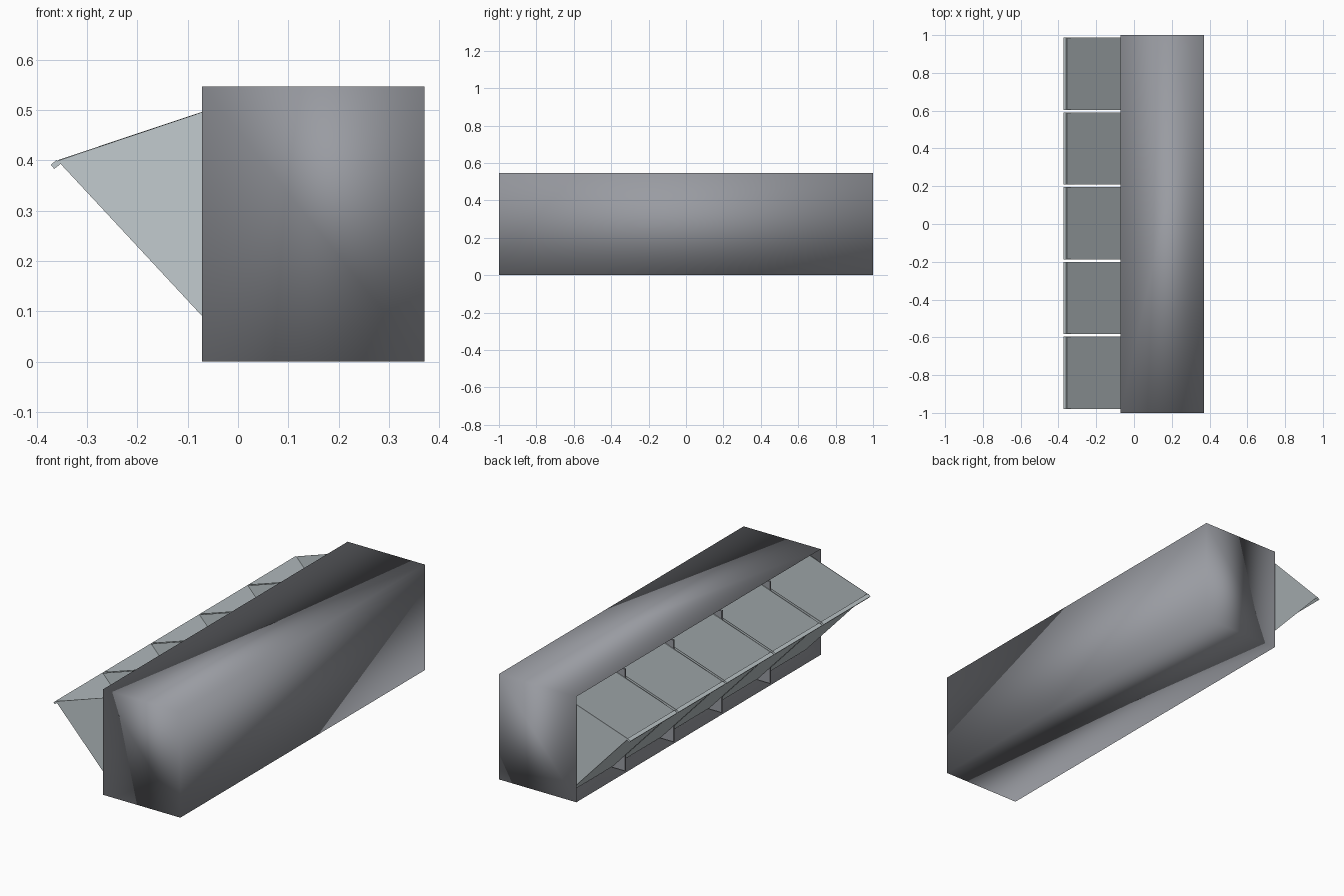
import bpy
import bmesh
from mathutils import Vector

cube = bpy.data.objects.get("Cube")
if cube:
    bpy.data.objects.remove(cube, do_unlink=True)

X0, X1, HEIGHT, WALL = -0.072, 0.37, 0.547, 0.01


def material(name, rgb):
    m = bpy.data.materials.new(name)
    m.use_nodes = True
    m.diffuse_color = (*rgb, 1)
    m.node_tree.nodes["Principled BSDF"].inputs["Base Color"].default_value = (*rgb, 1)
    return m


grey = material("cabinet grey", (0.32, 0.33, 0.36))
pale = material("pale bin grey", (0.54, 0.60, 0.62))


def finish(name, bm, mat, smooth=False):
    mesh = bpy.data.meshes.new(name)
    bm.to_mesh(mesh)
    bm.free()
    mesh.materials.append(mat)
    if smooth:
        mesh.shade_smooth()
    ob = bpy.data.objects.new(name, mesh)
    bpy.context.collection.objects.link(ob)
    return ob


def box(lo, hi):
    bm = bmesh.new()
    bmesh.ops.create_cube(bm, size=1)
    lo, hi = Vector(lo), Vector(hi)
    bmesh.ops.scale(bm, vec=hi - lo, verts=bm.verts)
    bmesh.ops.translate(bm, vec=(lo + hi) / 2, verts=bm.verts)
    return bm


def prism(profile, y0, y1):
    """Extrude an xz profile along y."""
    bm = bmesh.new()
    face = bm.faces.new([bm.verts.new((x, y0, z)) for x, z in profile])
    ext = bmesh.ops.extrude_face_region(bm, geom=[face])
    verts = [v for v in ext["geom"] if isinstance(v, bmesh.types.BMVert)]
    bmesh.ops.translate(bm, vec=(0, y1 - y0, 0), verts=verts)
    bmesh.ops.recalc_face_normals(bm, faces=bm.faces)
    return bm


# Cabinet shell, hollowed out from its bin side
bm = box((X0, -1, 0), (X1, 1, HEIGHT))
mouth = min(bm.faces, key=lambda f: f.calc_center_median().x)
bmesh.ops.inset_individual(bm, faces=[mouth], thickness=WALL)
bmesh.ops.translate(bm, vec=(X1 - X0 - WALL, 0, 0), verts=mouth.verts)
# Repeat the rim cut as a clean pocket
bm.normal_update()
finish("cabinet_shell", bm, grey, smooth=True)

# Dividers and tilted open-top bins
PITCH, FIRST, BIN_W = 0.3955, -0.787, 0.383
TIP, HEEL, BACK_LOW, BACK_TOP = (-0.358, 0.399), (0.0, 0.014), (0.29, 0.283), (0.048, 0.536)
LIP = [(-0.36, 0.401), (-0.372, 0.391), (-0.365, 0.383), (-0.352, 0.393)]

for i in range(5):
    y = FIRST + i * PITCH
    y0, y1 = y - BIN_W / 2, y + BIN_W / 2
    bm = prism([TIP, HEEL, BACK_LOW, BACK_TOP], y0, y1)
    # The upper sloping side is left open
    rim = max(bm.faces, key=lambda f: f.normal.z)
    bmesh.ops.delete(bm, geom=[rim], context="FACES_ONLY")
    tray = finish(f"bin_{i + 1}", bm, pale)
    solid = tray.modifiers.new("wall thickness", "SOLIDIFY")
    solid.thickness = 0.004
    solid.offset = -1
    finish(f"bin_lip_{i + 1}", prism(LIP, y0, y1), pale)
    if i < 4:
        yd = y + PITCH / 2
        finish(f"divider_{i + 1}", box((X0, yd - 0.005, WALL), (X1 - WALL, yd + 0.005, HEIGHT - WALL)), grey)
